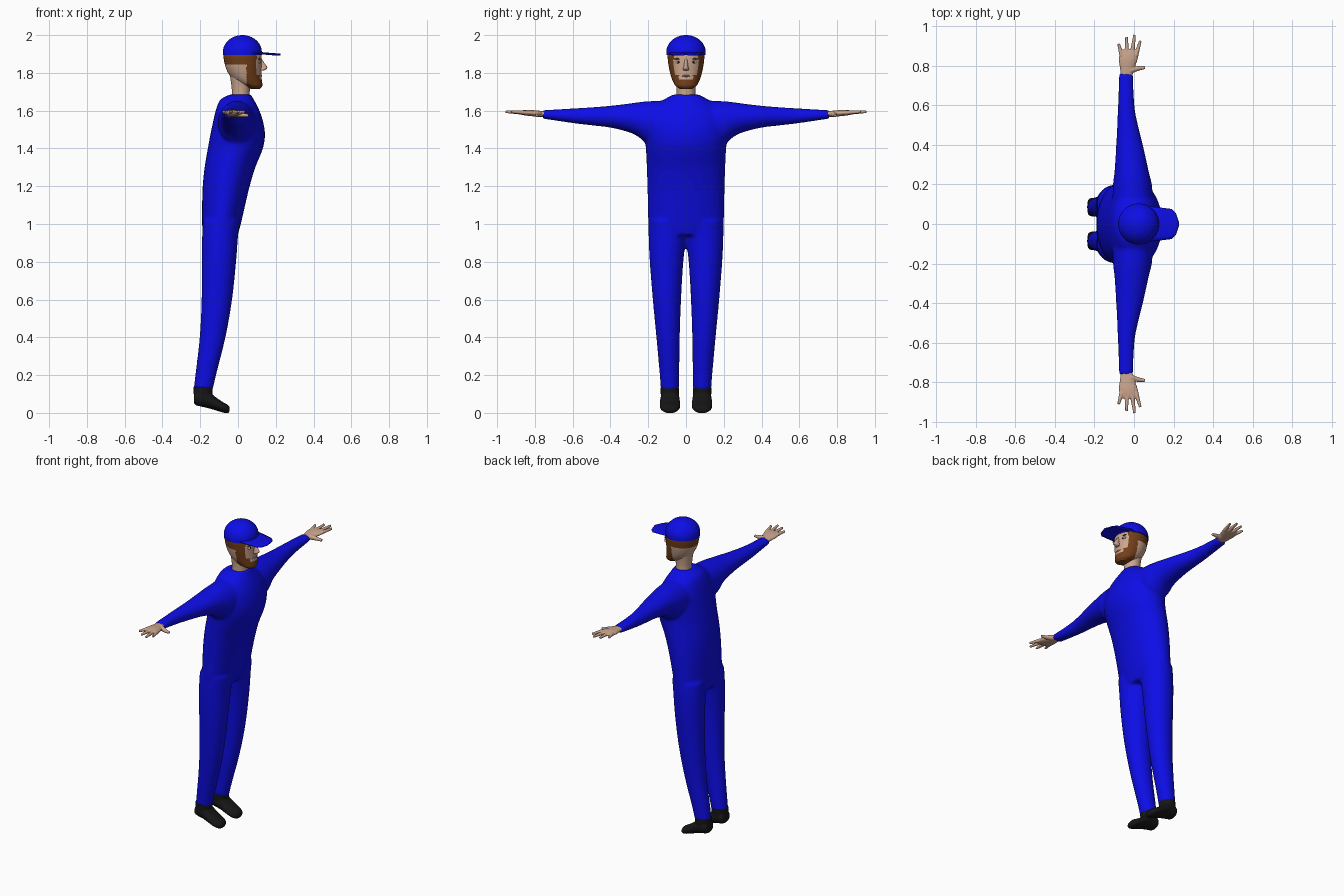
import bpy, bmesh, math
from mathutils import Vector, Matrix

if "Cube" in bpy.data.objects:
    bpy.data.objects.remove(bpy.data.objects["Cube"])


def material(name, rgb):
    m = bpy.data.materials.new(name)
    m.use_nodes = True
    col = (*rgb, 1)
    m.diffuse_color = col
    m.node_tree.nodes["Principled BSDF"].inputs["Base Color"].default_value = col
    return m


BLUE = material("suit blue", (0.004, 0.004, 0.8))
SKIN = material("skin", (0.6, 0.38, 0.27))
HAIR = material("hair brown", (0.17, 0.05, 0.01))
BLACK = material("shoe black", (0.008, 0.008, 0.008))
WHITE = material("eye white", (0.7, 0.66, 0.6))
LIPS = material("lips", (0.45, 0.2, 0.15))


def smooth_stations(st, n):
    # Catmull-Rom interpolation between the loft stations
    out = []
    for i in range(len(st) - 1):
        quad = [Vector(st[max(0, min(len(st) - 1, i + k))]) for k in (-1, 0, 1, 2)]
        a, b, c, d = quad
        for j in range(n):
            t = j / n
            out.append(b + (c - a) * t / 2 + (a * 2 - b * 5 + c * 4 - d) * t * t / 2
                       + (b * 3 - a - c * 3 + d) * t ** 3 / 2)
    return out + [Vector(st[-1])]


def loft(bm, axis, stations, side=1, steps=4, segs=32):
    # each station: position on the axis, then low and high bounds of both cross directions
    others = [k for k in range(3) if k != axis]
    rings = []
    for t, a0, a1, b0, b1 in smooth_stations(stations, steps):
        ring = []
        for s in range(segs):
            ang = math.tau * s / segs
            p = [0, 0, 0]
            p[axis] = t
            p[others[0]] = (a0 + a1) / 2 + (a1 - a0) / 2 * math.cos(ang)
            p[others[1]] = (b0 + b1) / 2 + (b1 - b0) / 2 * math.sin(ang)
            p[1] *= side
            ring.append(bm.verts.new(p))
        rings.append(ring)
    for lo, hi in zip(rings, rings[1:]):
        for s in range(segs):
            e = (s + 1) % segs
            bm.faces.new((lo[s], lo[e], hi[e], hi[s]))
    bm.faces.new(rings[0])
    bm.faces.new(rings[-1])


def finish(bm, name, *mats, voxel=0, relax=4):
    bmesh.ops.recalc_face_normals(bm, faces=bm.faces[:])
    for f in bm.faces:
        f.smooth = len(f.verts) <= 4
    me = bpy.data.meshes.new(name)
    bm.to_mesh(me)
    bm.free()
    ob = bpy.data.objects.new(name, me)
    bpy.context.collection.objects.link(ob)
    for m in mats:
        me.materials.append(m)
    if voxel:
        # fuse overlapping volumes into one skin
        r = ob.modifiers.new("fuse", 'REMESH')
        r.mode = 'VOXEL'
        r.voxel_size = voxel
        r.use_smooth_shade = True
        s = ob.modifiers.new("relax", 'SMOOTH')
        s.iterations = relax
    return ob


def rod(bm, p, q, r1, r2):
    p, q = Vector(p), Vector(q)
    rot = (q - p).to_track_quat('Z', 'Y').to_matrix().to_4x4()
    bmesh.ops.create_cone(bm, cap_ends=True, segments=12, radius1=r1, radius2=r2,
                          depth=(q - p).length, matrix=Matrix.Translation((p + q) / 2) @ rot)


def ball(name, mat, centre, size):
    bm = bmesh.new()
    bmesh.ops.create_uvsphere(bm, u_segments=20, v_segments=12, radius=1,
                              matrix=Matrix.Translation(centre) @ Matrix.Diagonal((*size, 1)))
    return finish(bm, name, mat)


# Suit: torso, arms and legs fused
suit = bmesh.new()
torso = [(0.94, -.185, -.002, .19), (1.0, -.19, .015, .2), (1.1, -.19, .038, .202),
         (1.2, -.187, .062, .205), (1.3, -.177, .092, .208), (1.4, -.16, .132, .213),
         (1.48, -.145, .143, .22), (1.56, -.128, .128, .215), (1.62, -.112, .105, .17),
         (1.66, -.092, .083, .115), (1.685, -.045, .07, .07)]
loft(suit, 2, [(z, x0, x1, -w, w) for z, x0, x1, w in torso])
arm = [(.08, -.11, .1, 1.42, 1.655), (.2, -.106, .09, 1.425, 1.65), (.25, -.1, .078, 1.46, 1.645),
       (.3, -.096, .067, 1.485, 1.638), (.4, -.09, .045, 1.51, 1.626), (.5, -.085, .02, 1.522, 1.618),
       (.6, -.081, .002, 1.534, 1.612), (.76, -.076, -.004, 1.558, 1.602)]
leg = [(.12, -.236, -.134, .037, .134), (.2, -.226, -.116, .036, .139), (.4, -.203, -.066, .033, .157),
       (.6, -.193, -.031, .026, .176), (.8, -.191, -.01, .014, .192), (.93, -.19, 0, -.002, .198),
       (1.02, -.185, .01, -.01, .198)]
for s in (1, -1):
    loft(suit, 1, arm, s)
    loft(suit, 2, leg, s)
finish(suit, "suit", BLUE, voxel=0.009, relax=6)

# Hands and shoes
palm = [(.72, -.066, -.014, 1.566, 1.596), (.78, -.07, 0, 1.568, 1.6), (.83, -.077, .018, 1.572, 1.604),
        (.865, -.07, .022, 1.577, 1.602), (.88, -.06, .014, 1.582, 1.598)]
fingers = [((-.062, .85), (-.078, .91)), ((-.036, .86), (-.038, .945)),
           ((-.01, .86), (.003, .955)), ((.01, .85), (.032, .925))]
foot = [(-.234, .03, .055, .055, .085), (-.222, .045, .1, .04, .12), (-.17, .05, .1, .028, .125),
        (-.12, .054, .1, .014, .085), (-.08, .053, .1, .002, .057), (-.055, .04, .1, -.002, .044),
        (-.044, .02, .1, .01, .03)]
foot = [(x, c - .015 - w, c - .015 + w, z0, z1) for x, w, c, z0, z1 in
        [(f[0], f[1], .1, f[3], f[4]) for f in foot]]
ankle = [(.06, -.232, -.14, .04, .132), (.137, -.237, -.133, .035, .136)]
for s, label in ((1, "left"), (-1, "right")):
    hand = bmesh.new()
    loft(hand, 1, palm, s)
    for (x0, y0), (x1, y1) in fingers:
        rod(hand, (x0, y0 * s, 1.59), (x1, y1 * s, 1.594), .012, .007)
    rod(hand, (-.02, .775 * s, 1.584), (.03, .788 * s, 1.576), .017, .011)
    rod(hand, (.026, .786 * s, 1.577), (.056, .79 * s, 1.574), .011, .008)
    finish(hand, label + "_hand", SKIN, voxel=0.0035, relax=2)
    shoe = bmesh.new()
    loft(shoe, 0, foot, s)
    loft(shoe, 2, ankle, s)
    finish(shoe, label + "_shoe", BLACK, voxel=0.005, relax=3)

# Neck
neck = bmesh.new()
loft(neck, 2, [(1.64, -.04, .066, -.055, .055), (1.69, -.032, .062, -.05, .05),
               (1.74, -.036, .065, -.052, .052), (1.8, -.045, .07, -.06, .06)])
finish(neck, "neck", SKIN)

# Head, with hair, sideburns and beard coloured by region
head = bmesh.new()
skull = [(1.714, .07, .116, .03), (1.73, .035, .128, .054), (1.75, -.008, .128, .067),
         (1.78, -.04, .124, .079), (1.82, -.062, .124, .089), (1.86, -.073, .125, .095),
         (1.9, -.076, .122, .097), (1.94, -.06, .1, .08)]
loft(head, 2, [(z, x0, x1, -w, w) for z, x0, x1, w in skull], steps=8, segs=96)
for f in head.faces:
    x, y, z = f.calc_center_median()
    y = abs(y)
    hair = x < .05 and z > 1.845
    sideburn = .045 < x < .098 and y > .05
    beard = x > .045 and (z < 1.762 or z < 1.79 and y > .038)
    f.material_index = int(hair or sideburn or beard)
finish(head, "head", SKIN, HAIR)

# Face details
nose = bmesh.new()
loft(nose, 2, [(1.812, .115, .135, -.013, .013), (1.82, .11, .152, -.016, .016),
               (1.832, .11, .154, -.012, .012), (1.855, .11, .138, -.009, .009),
               (1.875, .11, .126, -.007, .007)], segs=16)
finish(nose, "nose", SKIN)
ball("mouth", LIPS, (.122, 0, 1.784), (.006, .022, .005))
for s, label in ((1, "left"), (-1, "right")):
    ball(label + "_eye", WHITE, (.112, .04 * s, 1.857), (.008, .016, .007))
    ball(label + "_pupil", BLACK, (.117, .04 * s, 1.857), (.005, .007, .006))
    ball(label + "_eyebrow", HAIR, (.113, .042 * s, 1.874), (.006, .021, .004))

# Cap dome and peak
cap = bmesh.new()
dome = [(0, 1), (.015, 1)] + [(math.sin(a) * .09 + .015, math.cos(a))
                              for a in (math.pi * k / 24 for k in range(1, 12))] + [(.105, .02)]
loft(cap, 2, [(1.895 + h, .023 - .103 * r, .023 + .103 * r, -.104 * r, .104 * r) for h, r in dome],
     steps=2, segs=48)
finish(cap, "cap", BLUE)
peak = bmesh.new()
outline = [(.06, .09), (.11, .086), (.19, .076), (.212, .055), (.226, .012)]
rows = [[peak.verts.new((x, w * k / 4, 1.915 - .08 * (x - .06) - .006 * (k / 4) ** 2))
         for k in range(-4, 5)] for x, w in outline]
for a, b in zip(rows, rows[1:]):
    for k in range(8):
        peak.faces.new((a[k], b[k], b[k + 1], a[k + 1]))
peak = finish(peak, "cap_peak", BLUE)
thick = peak.modifiers.new("thickness", 'SOLIDIFY')
thick.thickness = 0.006
